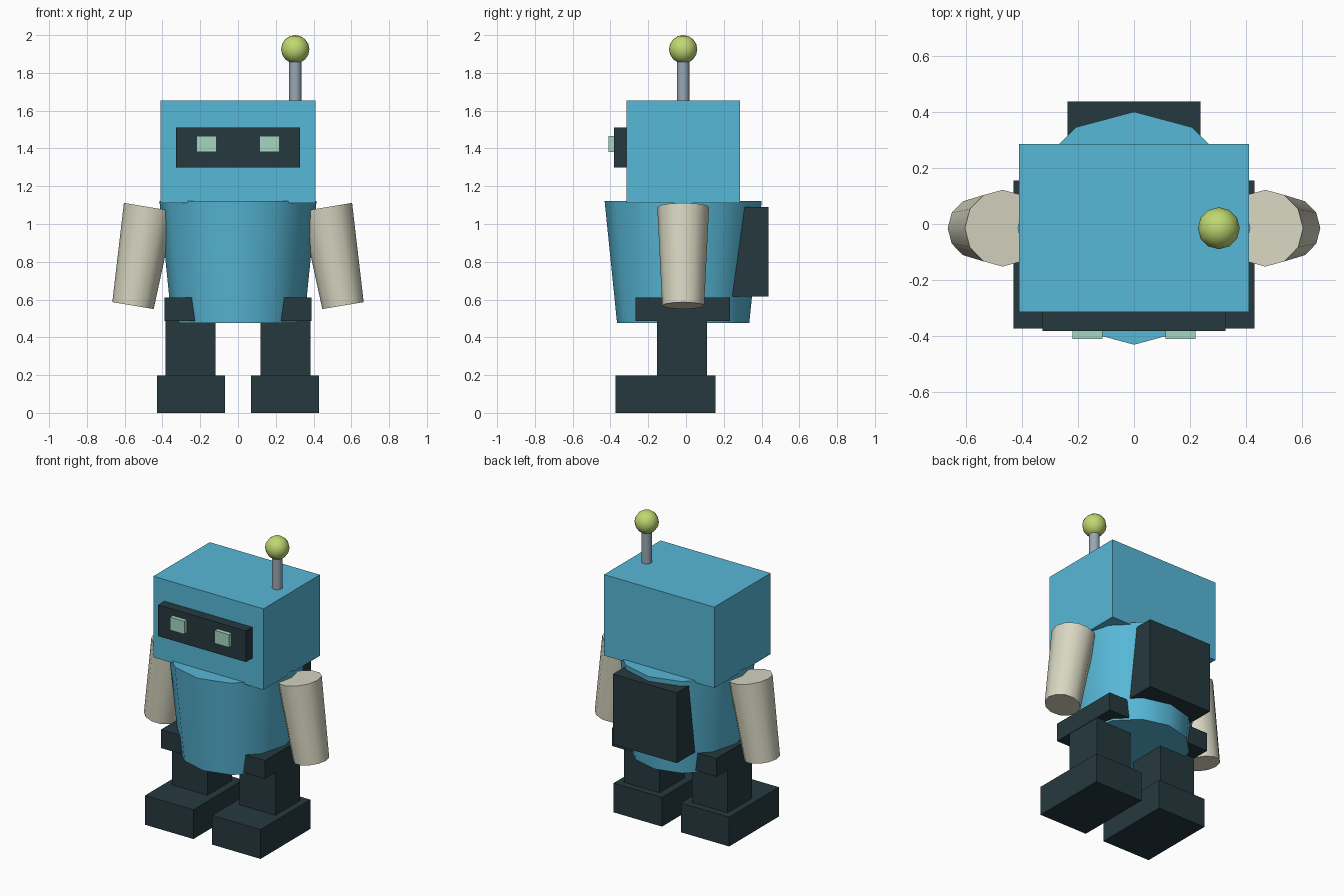
import bpy, math
from mathutils import Vector

if "Cube" in bpy.data.objects:
    bpy.data.objects.remove(bpy.data.objects["Cube"])


def material(name, rgb):
    m = bpy.data.materials.new(name)
    lin = [((c / 255 + 0.055) / 1.055) ** 2.4 for c in rgb]
    m.diffuse_color = (*lin, 1)
    m.use_nodes = True
    m.node_tree.nodes["Principled BSDF"].inputs["Base Color"].default_value = m.diffuse_color
    return m


BLUE = material("sky blue", (87, 184, 215))
DARK = material("dark slate", (37, 57, 63))
CREAM = material("cream", (216, 215, 194))
GREY = material("steel grey", (152, 168, 180))
LIME = material("lime", (192, 216, 112))
MINT = material("mint", (163, 214, 193))


def finish(name, mat, smooth=False):
    ob = bpy.context.object
    ob.name = name
    ob.data.materials.append(mat)
    if smooth:
        bpy.ops.object.shade_smooth_by_angle(angle=math.radians(40))
    return ob


def box(name, mat, x, y, z):
    """Box from its (min, max) ranges."""
    bpy.ops.mesh.primitive_cube_add(size=1, location=[sum(r) / 2 for r in (x, y, z)])
    ob = bpy.context.object
    ob.scale = [r[1] - r[0] for r in (x, y, z)]
    bpy.ops.object.transform_apply(location=False, rotation=False, scale=True)
    return finish(name, mat)


def taper(name, mat, bottom, top, r_bottom, r_top):
    """Twelve-sided tapered cylinder between two points."""
    a, b = Vector(bottom), Vector(top)
    d = b - a
    bpy.ops.mesh.primitive_cone_add(vertices=12, radius1=r_bottom, radius2=r_top,
                                    depth=d.length, location=(a + b) / 2,
                                    rotation=(0, math.atan2(d.x, d.z), 0))
    return finish(name, mat, True)


CY = -0.015  # depth of the body axis

# Head with visor
box("head", BLUE, (-0.41, 0.41), (-0.315, 0.285), (1.11, 1.655))
box("visor", DARK, (-0.327, 0.327), (-0.382, -0.315), (1.30, 1.51))

# Antenna
taper("antenna_rod", GREY, (0.303, CY, 1.655), (0.303, CY, 1.87), 0.033, 0.033)
bpy.ops.mesh.primitive_uv_sphere_add(segments=12, ring_count=8, radius=0.075,
                                     location=(0.303, CY, 1.925))
finish("antenna_ball", LIME, True)

# Torso, hips and backpack
taper("torso", BLUE, (0, CY, 0.475), (0, CY, 1.123), 0.35, 0.416)
box("hips", DARK, (-0.388, 0.388), (-0.267, 0.232), (0.487, 0.61))
box("backpack", DARK, (-0.238, 0.238), (0.2, 0.437), (0.617, 1.09))

# Paired parts
for side, s in (("left", -1), ("right", 1)):
    def mx(a, b):
        return tuple(sorted((s * a, s * b)))
    box(side + "_eye", MINT, mx(0.113, 0.22), (-0.41, -0.382), (1.38, 1.467))
    taper(side + "_arm", CREAM, (s * 0.556, CY, 0.568), (s * 0.469, CY, 1.089), 0.111, 0.137)
    box(side + "_leg", DARK, mx(0.12, 0.385), (-0.153, 0.11), (0.19, 0.5))
    box(side + "_foot", DARK, mx(0.07, 0.43), (-0.374, 0.155), (0, 0.197))
